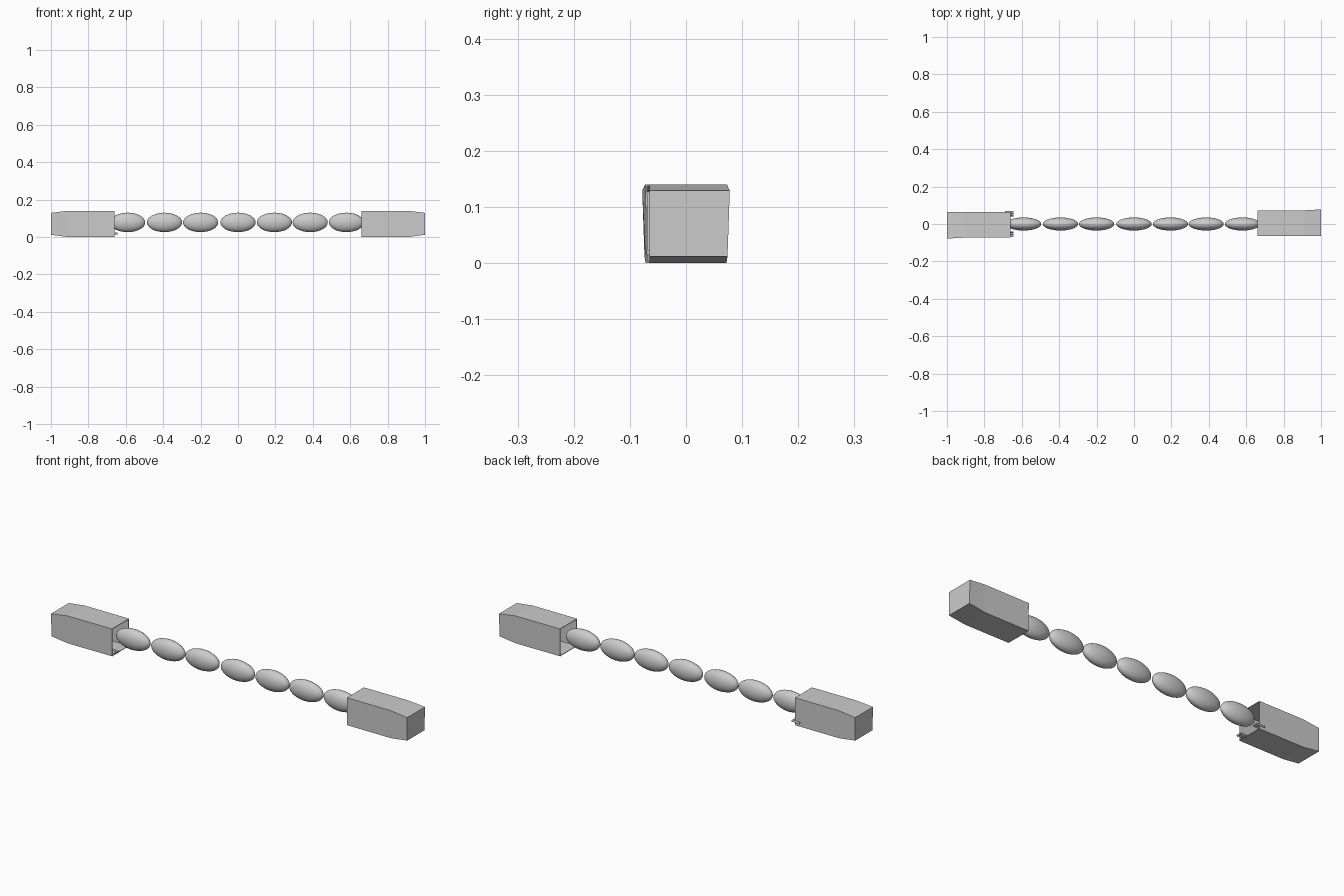
import bpy, bmesh, math
from mathutils import Matrix

if "Cube" in bpy.data.objects:
    bpy.data.objects.remove(bpy.data.objects["Cube"])


def add_object(name, bm):
    mesh = bpy.data.meshes.new(name)
    bm.to_mesh(mesh)
    bm.free()
    obj = bpy.data.objects.new(name, mesh)
    bpy.context.collection.objects.link(obj)
    return obj


def end_case(name, turn):
    # hollow sleeve, open toward the middle, tapering at its closed outer end
    stations = [  # x, y min, y max at top, y max at bottom, z bottom, z top
        (0.66, -0.065, 0.072, 0.071, 0.0, 0.14),
        (0.91, -0.065, 0.073, 0.072, 0.0, 0.14),
        (1.00, -0.065, 0.078, 0.074, 0.012, 0.129),
    ]
    bm = bmesh.new()
    rings = [[bm.verts.new(c) for c in ((x, y0, zb), (x, yb, zb), (x, yt, zt), (x, y0, zt))]
             for x, y0, yt, yb, zb, zt in stations]
    for a, b in zip(rings, rings[1:]):
        for i in range(4):
            j = (i + 1) % 4
            bm.faces.new((a[i], a[j], b[j], b[i]))
    bm.faces.new(rings[-1])
    bmesh.ops.rotate(bm, verts=bm.verts, matrix=Matrix.Rotation(turn, 3, 'Z'))
    bmesh.ops.recalc_face_normals(bm, faces=bm.faces)
    obj = add_object(name, bm)
    mod = obj.modifiers.new("wall", 'SOLIDIFY')
    mod.thickness = 0.004
    # thickness goes inward
    mod.offset = -1


end_case("right_case", 0)
end_case("left_case", math.pi)

# row of oval beads
for i, x in enumerate((-0.59, -0.393, -0.2, 0.0, 0.195, 0.386, 0.58)):
    bm = bmesh.new()
    bmesh.ops.create_uvsphere(bm, u_segments=32, v_segments=16, radius=1,
                              matrix=Matrix.Rotation(math.pi / 2, 4, 'Y'))
    bmesh.ops.scale(bm, verts=bm.verts, vec=(0.094, 0.035, 0.052))
    bmesh.ops.translate(bm, verts=bm.verts, vec=(x, 0, 0.078))
    for f in bm.faces:
        f.smooth = True
    add_object(f"bead_{i + 1}", bm)

# small pins at the mouth of the left case
for side in (-1, 1):
    for k, y in enumerate((0.044, 0.055, 0.066)):
        bm = bmesh.new()
        bmesh.ops.create_cone(bm, cap_ends=True, segments=12, radius1=0.0045,
                              radius2=0.0045, depth=0.045,
                              matrix=Matrix.Translation((-0.666, side * y, 0.019))
                              @ Matrix.Rotation(math.pi / 2, 4, 'Y'))
        add_object(f"pin_{'front' if side < 0 else 'back'}_{k + 1}", bm)
